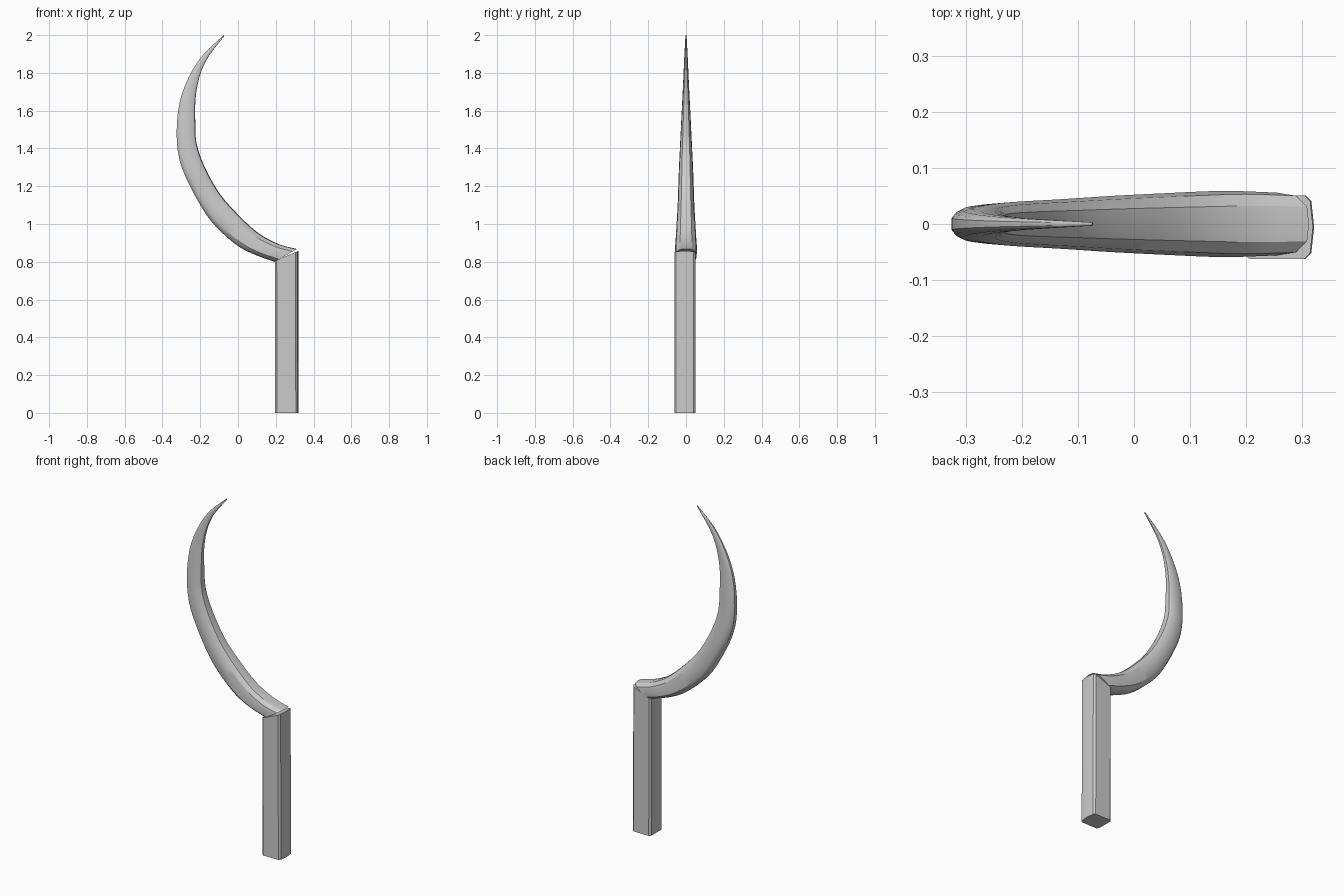
import bpy
import bmesh
from mathutils import Vector

if "Cube" in bpy.data.objects:
    bpy.data.objects.remove(bpy.data.objects["Cube"])


def loft(name, rings):
    """Skin a list of equal-length point rings and cap both ends."""
    bm = bmesh.new()
    loops = [[bm.verts.new(p) for p in ring] for ring in rings]
    n = len(loops[0])
    for a, b in zip(loops, loops[1:]):
        for i in range(n):
            j = (i + 1) % n
            bm.faces.new((a[i], a[j], b[j], b[i]))
    bm.faces.new(loops[0])
    bm.faces.new(loops[-1])
    bmesh.ops.recalc_face_normals(bm, faces=bm.faces)
    mesh = bpy.data.meshes.new(name)
    bm.to_mesh(mesh)
    bm.free()
    obj = bpy.data.objects.new(name, mesh)
    bpy.context.collection.objects.link(obj)
    bpy.ops.object.select_all(action='DESELECT')
    obj.select_set(True)
    bpy.context.view_layer.objects.active = obj
    bpy.ops.object.shade_smooth_by_angle(angle=0.55)
    return obj


def spline(keys, steps):
    """Catmull-Rom interpolation of key tuples."""
    keys = [Vector(k) for k in keys]
    pts = [2 * keys[0] - keys[1]] + keys + [2 * keys[-1] - keys[-2]]
    out = []
    for a, b, c, d in zip(pts, pts[1:], pts[2:], pts[3:]):
        for s in range(steps):
            t = s / steps
            out.append(0.5 * (2 * b + (c - a) * t + (2 * a - 5 * b + 4 * c - d) * t * t
                              + (3 * b - a - 3 * c + d) * t ** 3))
    return out + [keys[-1]]


# Blade: outer x, outer z, inner x, inner z, half thickness
keys = [
    (0.195, 0.800, 0.312, 0.868, 0.056),
    (0.100, 0.833, 0.220, 0.892, 0.059),
    (0.008, 0.878, 0.110, 0.950, 0.055),
    (-0.080, 0.950, 0.000, 1.050, 0.050),
    (-0.165, 1.045, -0.100, 1.165, 0.044),
    (-0.257, 1.206, -0.180, 1.310, 0.039),
    (-0.310, 1.340, -0.220, 1.430, 0.033),
    (-0.325, 1.480, -0.226, 1.540, 0.027),
    (-0.310, 1.640, -0.225, 1.660, 0.020),
    (-0.262, 1.775, -0.205, 1.775, 0.014),
    (-0.186, 1.895, -0.160, 1.880, 0.009),
    (-0.075, 2.000, -0.073, 1.994, 0.003),
]
# Rounded back, chamfered inner face (across, thickness)
half = [(0.0, 0.40), (0.07, 0.72), (0.20, 0.95), (0.50, 1.0), (0.80, 0.90), (0.97, 0.55)]
section = half + [(1.0, 0.0)] + [(u, -v) for u, v in reversed(half)]
rings = []
for ox, oz, ix, iz, h in spline(keys, 3):
    rings.append([(ox + (ix - ox) * u, h * v, oz + (iz - oz) * u) for u, v in section])
loft("blade", rings)

# Handle: chamfered square bar with a slight ridge and a slanted top
x0, x1, y0, y1, c = 0.195, 0.314, -0.062, 0.051, 0.010
outline = [(x0 + c, y0), (x1 - c, y0), (x1, y0 + c), (x1 + 0.005, -0.005), (x1, y1 - c),
           (x1 - c, y1), (x0 + c, y1), (x0, y1 - c), (x0, y0 + c)]
bottom = [(x + 0.002, y, 0.0) for x, y in outline]
top = [(x, y, 0.805 + (x - x0) * 0.42) for x, y in outline]
loft("handle", [bottom, top])
